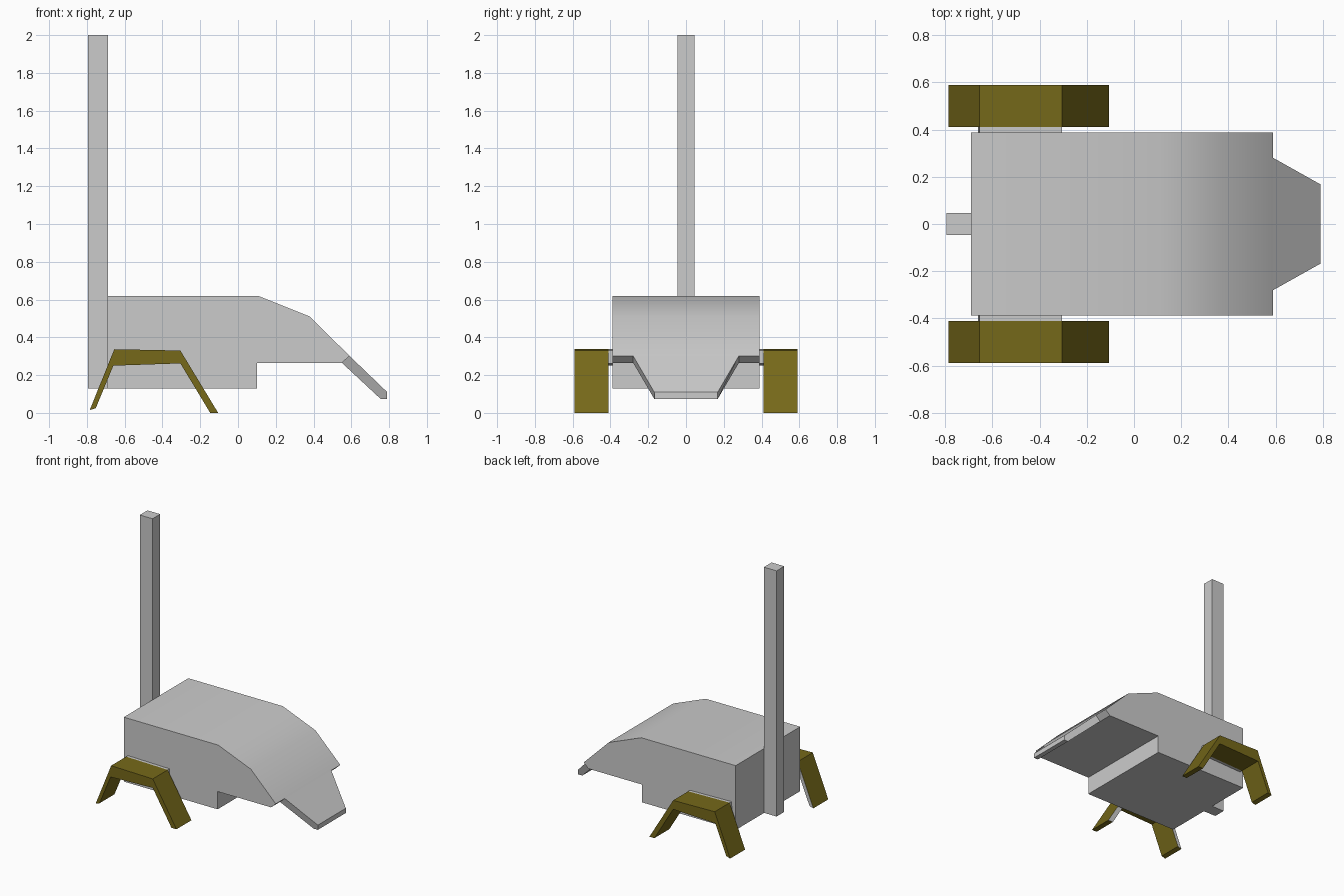
import bpy, bmesh
from math import radians

if "Cube" in bpy.data.objects:
    bpy.data.objects.remove(bpy.data.objects["Cube"])


def material(name, color):
    m = bpy.data.materials.new(name)
    m.diffuse_color = color
    m.use_nodes = True
    m.node_tree.nodes["Principled BSDF"].inputs["Base Color"].default_value = m.diffuse_color
    return m


brown = material("brown", (0.18, 0.14, 0.01, 1))
grey = material("grey", (0.8, 0.8, 0.8, 1))


def loft(name, profile, y0, y1, mats=()):
    """Extrude an x/z profile along y; y0 and y1 may be one value or one per point."""
    n = len(profile)
    bm = bmesh.new()
    rings = []
    for ys in (y0, y1):
        ys = ys if isinstance(ys, (list, tuple)) else [ys] * n
        rings.append([bm.verts.new((x, y, z)) for (x, z), y in zip(profile, ys)])
    a, b = rings
    first_cap = bm.faces.new(a)
    bm.faces.new(b)
    for i in range(n):
        j = (i + 1) % n
        bm.faces.new((a[i], a[j], b[j], b[i]))
    if len(mats) > 1:
        first_cap.material_index = 1
    bmesh.ops.recalc_face_normals(bm, faces=bm.faces)
    mesh = bpy.data.meshes.new(name)
    bm.to_mesh(mesh)
    bm.free()
    for m in mats:
        mesh.materials.append(m)
    ob = bpy.data.objects.new(name, mesh)
    bpy.context.collection.objects.link(ob)
    return ob


# Main hull with sloping front, softly shaded over the top
hull = loft("hull", [(-0.69, 0.13), (0.10, 0.13), (0.10, 0.265), (0.55, 0.265),
                     (0.59, 0.302), (0.38, 0.51), (0.105, 0.62), (-0.69, 0.62)],
            -0.388, 0.388)
bpy.context.view_layer.objects.active = hull
hull.select_set(True)
bpy.ops.object.shade_smooth_by_angle(angle=radians(30))

# Tapered nose plate
nose_y = [0.28, 0.28, 0.168, 0.168, 0.168]
loft("nose_plate", [(0.55, 0.265), (0.59, 0.302), (0.79, 0.11), (0.79, 0.074), (0.755, 0.074)],
     [-y for y in nose_y], nose_y)

# Tall rear mast
loft("mast", [(-0.795, 0.13), (-0.688, 0.13), (-0.688, 2.0), (-0.795, 2.0)], -0.046, 0.046)

# Bent leg brackets with grey inner faces, joined to the hull by thin mounts
leg = [(-0.785, 0.015), (-0.753, 0.025), (-0.66, 0.25), (-0.305, 0.262),
       (-0.147, 0.0), (-0.105, 0.0), (-0.305, 0.33), (-0.655, 0.337)]
mount = [leg[2], leg[3], leg[6], leg[7]]
for side, s in (("right", -1), ("left", 1)):
    loft(f"{side}_leg", leg, s * 0.41, s * 0.59, (brown, grey))
    loft(f"{side}_leg_mount", mount, s * 0.388, s * 0.41)
